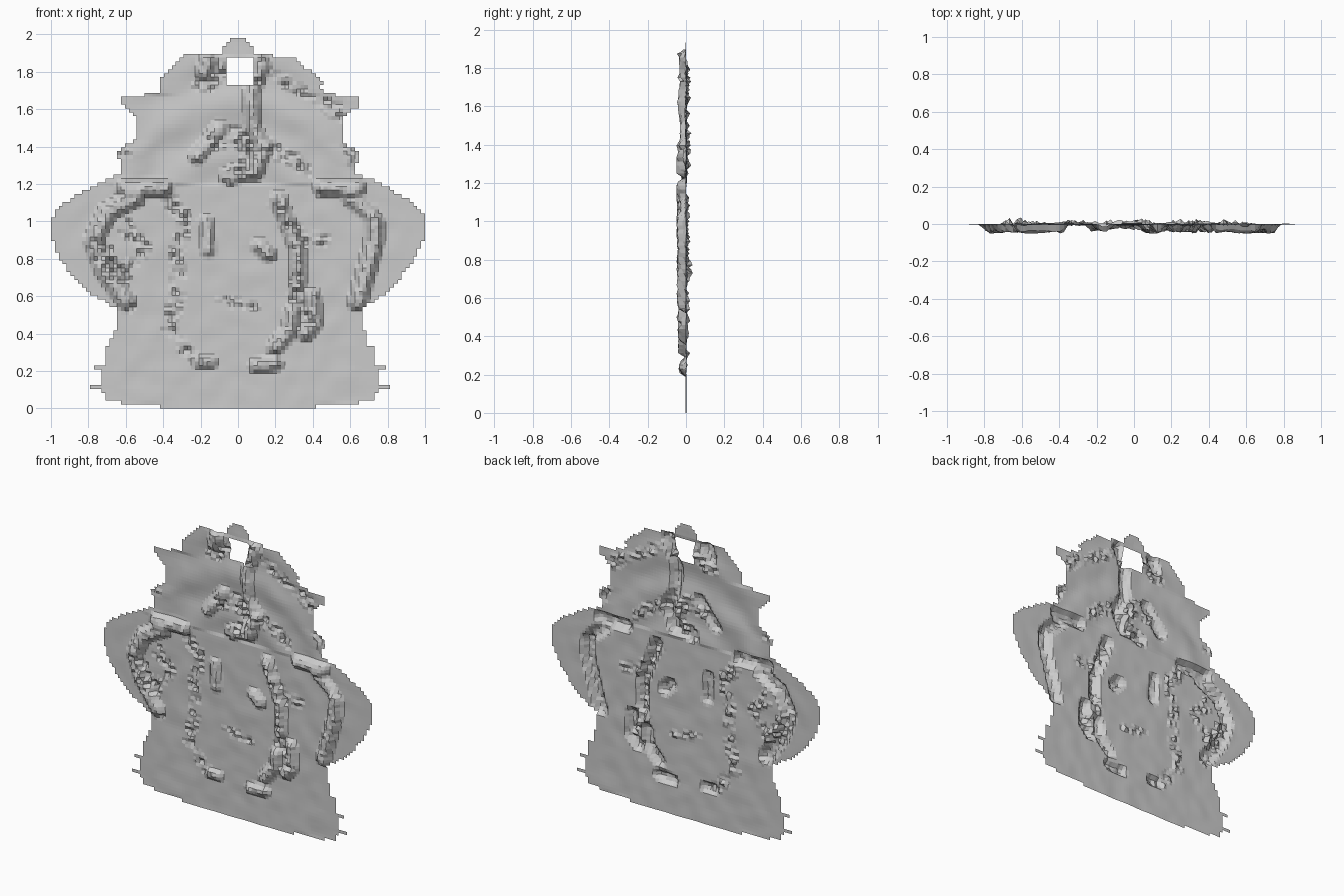
import bpy, bmesh, math, random
from mathutils import Vector, noise

random.seed(4)
N = 96
S = 2 / N

# Outline half-widths as (z, x) for each side
right = [(0, .42), (.021, .43), (.022, .6), (.045, .72), (.1, .75), (.101, .81), (.124, .81), (.125, .75),
         (.208, .75), (.209, .79), (.228, .79), (.229, .72), (.33, .72), (.34, .69), (.4, .69), (.42, .66),
         (.53, .66), (.57, .72), (.62, .8), (.7, .87), (.78, .93), (.86, .97), (.93, 1), (1.02, 1),
         (1.08, .96), (1.13, .89), (1.18, .8), (1.23, .7), (1.26, .62), (1.3, .62), (1.31, .66), (1.37, .64),
         (1.42, .56), (1.56, .56), (1.61, .64), (1.66, .64), (1.67, .53), (1.71, .42), (1.74, .45),
         (1.77, .44), (1.8, .4), (1.83, .34), (1.88, .3), (1.89, .1), (1.93, .08), (1.98, .03)]
left = [(0, .42), (.021, .43), (.022, .58), (.045, .7), (.1, .73), (.101, .79), (.124, .79), (.125, .73),
        (.208, .73), (.209, .77), (.228, .77), (.229, .72), (.33, .7), (.42, .65), (.53, .65), (.57, .7),
        (.62, .8), (.7, .88), (.78, .94), (.86, .98), (.93, 1), (1.0, 1), (1.08, .96), (1.13, .88),
        (1.18, .79), (1.23, .69), (1.26, .62), (1.33, .62), (1.34, .65), (1.38, .63), (1.44, .55),
        (1.56, .54), (1.62, .6), (1.63, .62), (1.67, .62), (1.68, .44), (1.72, .41), (1.77, .42),
        (1.8, .38), (1.86, .31), (1.89, .28), (1.892, .09), (1.93, .08), (1.98, .03)]

# Raised ridges: (forward height, half width, path of x, z)
ridges = [
    (.05, .03, [(-.75, .95), (-.7, 1.05), (-.55, 1.13)]),
    (.05, .028, [(-.6, 1.18), (-.4, 1.18)]),
    (.04, .03, [(-.77, .9), (-.72, .75), (-.6, .58)]),
    (.05, .025, [(.45, 1.18), (.64, 1.18)]),
    (.05, .028, [(.64, .57), (.69, .75), (.73, .9), (.73, 1)]),
    (.035, .025, [(.6, 1.13), (.7, 1.05)]),
    (.042, .022, [(.2, .33), (.28, .42), (.29, .52)]),
    (.045, .022, [(.36, .4), (.41, .46), (.4, .6)]),
    (.045, .022, [(.22, 1.12), (.27, .98), (.32, .85), (.32, .67)]),
    (.04, .022, [(.09, 1.26), (.14, 1.4), (.08, 1.5), (.07, 1.68), (.13, 1.85)]),
    (.035, .022, [(-.22, 1.35), (-.1, 1.5)]),
    (.04, .02, [(.1, .23), (.2, .24)]),
    (.035, .02, [(-.2, .25), (-.15, .25)]),
    (.03, .02, [(-.17, 1.0), (-.16, .85)]),
    (.04, .025, [(.12, .87), (.16, .83)]),
    (.035, .03, [(-.05, 1.24), (.08, 1.28)]),
    (.04, .025, [(-.18, 1.8), (-.16, 1.86)]),
]
# Rough broken seams, pushed both ways: (strength, half width, path)
seams = [
    (.04, .05, [(-.74, .85), (-.65, .72), (-.55, .75)]),
    (.03, .05, [(-.6, .97), (-.52, .85)]),
    (.025, .04, [(-.36, 1.1), (-.28, 1.02), (-.33, .8), (-.32, .6), (-.38, .42), (-.2, .25)]),
    (.025, .04, [(.2, 1.1), (.35, .9), (.45, .9)]),
    (.025, .025, [(-.1, .57), (.1, .55)]),
    (.035, .05, [(-.12, 1.42), (0, 1.47), (.1, 1.33), (-.05, 1.25)]),
    (.03, .04, [(.15, 1.42), (.35, 1.28)]),
    (.03, .04, [(.22, 1.76), (.4, 1.66), (.55, 1.58)]),
    (.04, .035, [(.1, 1.72), (.14, 1.86)]),
    (.03, .04, [(-.2, 1.72), (-.08, 1.8)]),
    (.03, .03, [(.58, 1.4), (.62, 1.32)]),
    (.03, .025, [(-.63, 1.36), (-.6, 1.36)]),
    (.025, .03, [(-.63, .55), (-.58, .55)]),
    (.03, .03, [(.32, .8), (.3, .6), (.4, .45)]),
]


def lerp(table, z):
    for (z0, x0), (z1, x1) in zip(table, table[1:]):
        if z0 <= z <= z1:
            return x0 + (x1 - x0) * (z - z0) / (z1 - z0)
    return 0


def distance(path, x, z):
    p, best = Vector((x, z)), 9
    for a, b in zip(path, path[1:]):
        a, b = Vector(a), Vector(b)
        d = b - a
        t = max(0, min(1, (p - a).dot(d) / d.length_squared))
        best = min(best, (p - a - d * t).length)
    return best


def depth(x, z):
    edge = min(lerp(right, z) - x, lerp(left, z) + x)
    fade = max(0, min(1, edge / .15))
    y = .004 * noise.noise(Vector((x * 9, z * 9, 0))) * fade
    # shallow curved bands over the shoulders
    r = math.hypot(x, (z - .95) * 1.05)
    if z > 1.2:
        y += .006 * math.cos(r * 22) * fade
    for h, w, path in ridges:
        d = distance(path, x, z)
        k = max(0, min(1, (w + .022 - d) / .024))
        y -= h * k * random.uniform(.75, 1)
    for h, w, path in seams:
        d = distance(path, x, z)
        if d < w and random.random() < .5:
            y += h * random.uniform(-.6, 1) * (1 - .5 * d / w)
    return max(-.05, min(.045, y))


# Thin relief sheet with a stepped outline and a square opening near the top
bm = bmesh.new()
points = {}


def point(i, j):
    if (i, j) not in points:
        x, z = -1 + i * S, j * S
        points[i, j] = bm.verts.new((x, depth(x, z), z))
    return points[i, j]


for j in range(95):
    for i in range(N):
        x, z = -1 + (i + .5) * S, (j + .5) * S
        opening = -.06 < x < .075 and 1.73 < z < 1.88
        if -lerp(left, z) <= x <= lerp(right, z) and not opening:
            bm.faces.new([point(i, j), point(i + 1, j), point(i + 1, j + 1), point(i, j + 1)])
mesh = bpy.data.meshes.new("relief_sheet")
bm.to_mesh(mesh)
bm.free()
sheet = bpy.data.objects.new("relief_sheet", mesh)
bpy.context.collection.objects.link(sheet)
